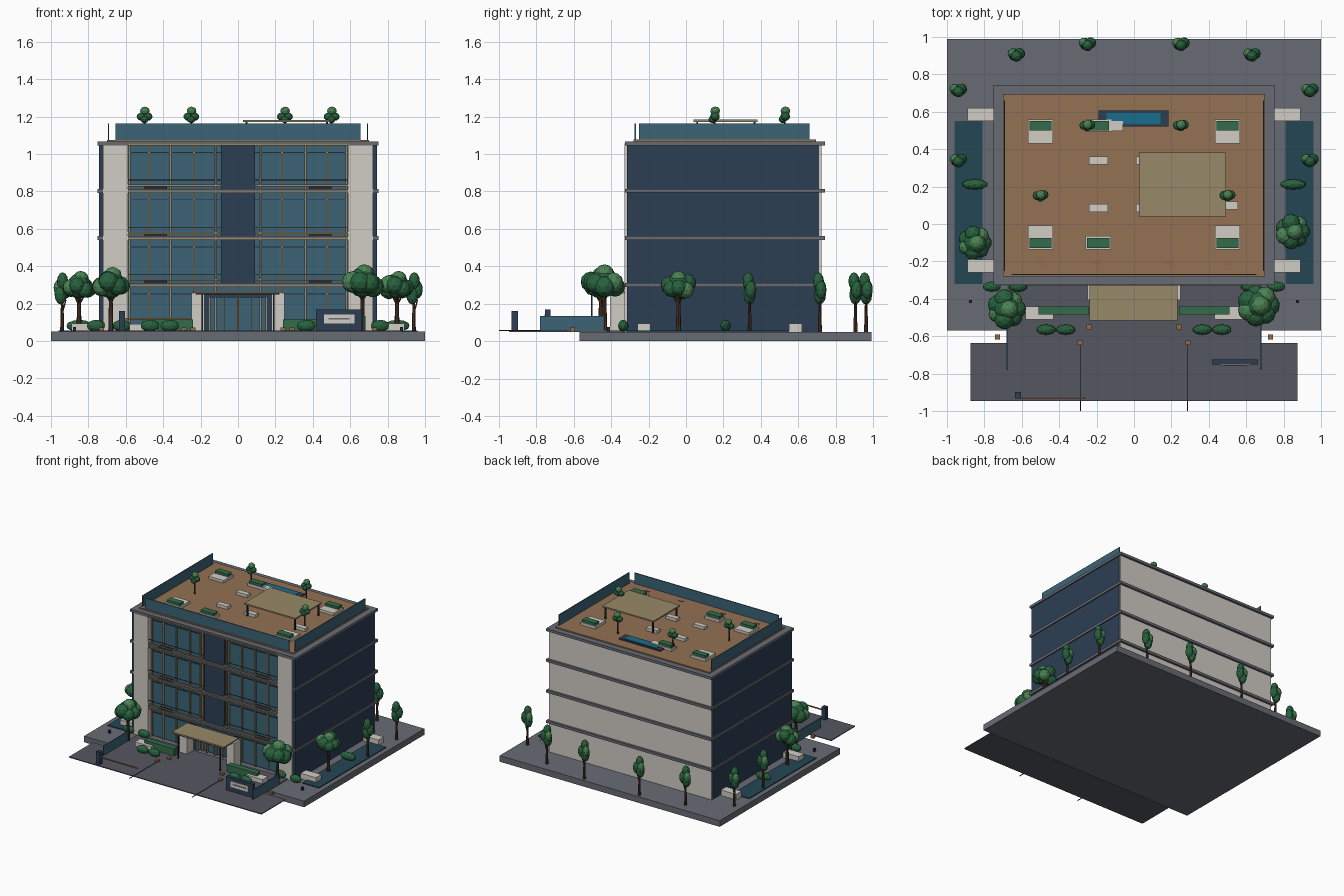
import bpy, math, random
from mathutils import Vector
random.seed(4)

def mat(name, r, g, b):
    m = bpy.data.materials.new(name)
    m.diffuse_color = tuple((c / 255) ** 2.2 for c in (r, g, b)) + (1,)
    return m

PAVE = mat("paving", 104, 107, 116)
ROAD = mat("asphalt", 86, 88, 97)
CREAM = mat("cream", 208, 203, 195)
NAVY = mat("navy", 48, 65, 84)
GLASS = mat("glass", 62, 100, 118)
TEAL = mat("teal", 40, 72, 84)
GOLD = mat("gold", 150, 135, 104)
DECK = mat("deck", 146, 112, 84)
POOL = mat("water", 32, 108, 138)
HEDGE = mat("hedge", 54, 108, 76)
LEAF = mat("leaf", 44, 98, 64)
LEAF2 = mat("light_leaf", 76, 130, 84)
BARK = mat("bark", 78, 58, 46)
DARK = mat("dark_metal", 42, 46, 54)
BROWN = mat("bronze", 150, 105, 65)

def box(name, x0, x1, y0, y1, z0, z1, m):
    v = [(x, y, z) for z in (z0, z1) for x, y in ((x0, y0), (x1, y0), (x1, y1), (x0, y1))]
    f = [(3, 2, 1, 0), (4, 5, 6, 7), (0, 1, 5, 4), (1, 2, 6, 5), (2, 3, 7, 6), (3, 0, 4, 7)]
    me = bpy.data.meshes.new(name)
    me.from_pydata(v, [], f)
    me.materials.append(m)
    o = bpy.data.objects.new(name, me)
    bpy.context.collection.objects.link(o)
    return o

def pair(name, x0, x1, *rest):
    box(name + "_right", x0, x1, *rest)
    box(name + "_left", -x1, -x0, *rest)

def blob(name, loc, s, m, sub=2):
    bpy.ops.mesh.primitive_ico_sphere_add(subdivisions=sub, radius=1, location=loc,
                                          rotation=(0, 0, random.uniform(0, 6)) if s[0] == s[1] else (0, 0, 0))
    o = bpy.context.object
    o.name, o.scale = name, s
    o.data.materials.append(m)

def limb(name, a, b, r0, r1, m=BARK):
    a, b = Vector(a), Vector(b)
    bpy.ops.mesh.primitive_cone_add(vertices=8, radius1=r0, radius2=r1, depth=(b - a).length, location=(a + b) / 2)
    o = bpy.context.object
    o.name = name
    o.rotation_euler = (b - a).to_track_quat('Z', 'Y').to_euler()
    o.data.materials.append(m)

def round_tree(x, y, zc, r):
    limb("tree_trunk", (x, y, 0.05), (x, y, zc), 0.014, 0.008)
    for i in range(3):
        a = i * 2.1 + 0.4
        limb("tree_branch", (x, y, zc - 0.1), (x + 0.05 * math.cos(a), y + 0.05 * math.sin(a), zc - 0.02), 0.006, 0.004)
    blob("tree_crown", (x, y, zc), (r * .7, r * .7, r * .75), LEAF)
    for i in range(7):
        a = i * math.tau / 7
        d, s = r * 0.52, r * random.uniform(0.46, 0.54)
        blob("tree_crown_puff", (x + d * math.cos(a), y + d * math.sin(a), zc + r * random.uniform(-.25, .2)),
             (s, s, s), LEAF2 if i % 3 == 1 else LEAF)
    blob("tree_crown_top", (x + r * .1, y, zc + r * .45), (r * .46, r * .46, r * .42), LEAF2)

def slim_tree(x, y, z0=0.05, k=1.0):
    limb("slim_trunk", (x, y, z0), (x, y, z0 + 0.19 * k), 0.011 * k, 0.006 * k)
    limb("slim_branch", (x, y, z0 + 0.1 * k), (x + 0.02 * k, y, z0 + 0.17 * k), 0.005 * k, 0.003 * k)
    for dx, dy, dz, r, h, m in ((-.008, 0, .2, .033, .055, LEAF), (.018, .006, .225, .03, .05, LEAF),
                                (-.02, .008, .235, .026, .042, LEAF2), (.002, -.008, .27, .03, .048, LEAF)):
        blob("slim_crown", (x + dx * k, y + dy * k, z0 + dz * k), (r * k, r * k, h * k), m)

def roof_tree(x, y):
    limb("roof_trunk", (x, y, 1.07), (x, y, 1.2), 0.007, 0.004)
    for dx, dy, dz, r in ((-.018, 0, 1.2, .024), (.018, .004, 1.2, .025), (0, -.01, 1.185, .022), (.002, .004, 1.23, .026)):
        blob("roof_tree_crown", (x + dx, y + dy, dz), (r, r, r * .9), LEAF2 if dz > 1.22 else LEAF)

# ground and drive
box("base_slab", -1, 1, -0.57, 0.99, 0, 0.05, PAVE)
box("front_drive", -0.875, 0.875, -0.945, -0.635, 0.05, 0.057, ROAD)
box("forecourt", -0.68, 0.68, -0.635, -0.32, 0.05, 0.057, ROAD)
pair("lane_line", 0.284, 0.288, -1.0, -0.63, 0.055, 0.06, DARK)
pair("boundary_glass", 0.675, 0.682, -0.78, -0.44, 0.057, 0.135, GLASS)
pair("side_lawn", 0.81, 0.96, -0.32, 0.55, 0.05, 0.057, TEAL)
pair("side_bench_back", 0.75, 0.89, 0.55, 0.62, 0.05, 0.095, CREAM)
pair("side_bench_front", 0.75, 0.89, -0.26, -0.19, 0.05, 0.095, CREAM)
pair("front_planter", 0.43, 0.58, -0.51, -0.44, 0.05, 0.092, CREAM)
pair("front_hedge", 0.24, 0.51, -0.485, -0.44, 0.057, 0.115, HEDGE)
for x, y in ((0.24, -0.55), (0.288, -0.635), (0.73, -0.605)):
    pair("ground_light", x - .013, x + .013, y - .013, y + .013, 0.05, 0.072, BROWN)
pair("side_light", 0.867, 0.883, -0.423, -0.407, 0.05, 0.075, DARK)

# building shell
box("core", -0.72, 0.72, -0.265, 0.705, 0.05, 1.05, NAVY)
pair("side_wall", 0.72, 0.742, -0.315, 0.71, 0.05, 1.05, NAVY)
box("back_wall", -0.74, 0.74, 0.705, 0.724, 0.05, 1.05, CREAM)
pair("front_pier", 0.588, 0.722, -0.328, -0.25, 0.05, 1.045, CREAM)
levels = (0.29, 0.54, 0.793, 1.045)
for i, z in enumerate(levels):
    box(f"floor_band_{i}", -0.752, 0.752, -0.325, 0.742, z, z + 0.021, PAVE)

# front facade, one storey at a time
bottoms = (0.057, 0.311, 0.561, 0.814)
for i, (a, b) in enumerate(zip(bottoms, levels)):
    box(f"front_glass_{i}", -0.59, 0.59, -0.28, -0.265, a, b, GLASS)
    for x in (0.12, 0.235, 0.36, 0.475, 0.58):
        pair("mullion", x - .005, x + .005, -0.292, -0.278, a, b, GOLD)
    box("transom", -0.59, 0.59, -0.286, -0.279, b - 0.04, b - 0.035, DARK)
    if i:
        box("centre_panel", -0.092, 0.092, -0.305, -0.28, a, b, NAVY)
        pair("ledge_rail", 0.092, 0.59, -0.325, -0.317, a + 0.012, a + 0.022, GOLD)
        pair("ledge_planter", 0.38, 0.5, -0.315, -0.295, a, a + 0.014, DARK)
        pair("rail_wire", 0.092, 0.59, -0.322, -0.319, a + 0.045, a + 0.049, DARK)
        pair("tall_fin", 0.114, 0.122, -0.326, -0.312, a, b, GOLD)
    box("facade_trim", -0.588, 0.588, -0.329, -0.325, b + 0.002, b + 0.01, GOLD)

# entrance
pair("portal_pillar", 0.18, 0.248, -0.405, -0.32, 0.05, 0.258, CREAM)
box("canopy", -0.238, 0.232, -0.515, -0.32, 0.256, 0.268, GOLD)
box("canopy_underside", -0.228, 0.222, -0.505, -0.325, 0.248, 0.256, DARK)
box("door_head", -0.18, 0.18, -0.305, -0.28, 0.232, 0.258, NAVY)
pair("door_jamb", 0.155, 0.18, -0.305, -0.28, 0.057, 0.24, NAVY)
for x in (-0.15, -0.075, -0.006, 0.006, 0.075, 0.15):
    box("door_frame", x - .004, x + .004, -0.303, -0.28, 0.057, 0.232, GOLD)
pair("canopy_post", 0.188, 0.196, -0.508, -0.5, 0.057, 0.25, DARK)

# sign board and gate barrier
box("sign_board", 0.418, 0.662, -0.752, -0.725, 0.057, 0.168, NAVY)
box("sign_panel", 0.46, 0.622, -0.757, -0.752, 0.095, 0.143, CREAM)
box("sign_strip", 0.485, 0.597, -0.76, -0.757, 0.116, 0.124, PAVE)
box("gate_post", -0.637, -0.604, -0.932, -0.898, 0.057, 0.16, NAVY)
box("gate_arm", -0.62, -0.26, -0.932, -0.924, 0.116, 0.124, BROWN)

# roof terrace
box("roof_deck", -0.7, 0.7, -0.28, 0.695, 1.06, 1.076, DECK)
box("roof_glass_front", -0.655, 0.655, -0.274, -0.266, 1.07, 1.164, GLASS)
pair("roof_glass_side", 0.689, 0.696, -0.25, 0.66, 1.07, 1.164, GLASS)
box("pool_rim", -0.19, 0.185, 0.522, 0.606, 1.07, 1.086, NAVY)
box("pool_water", -0.148, 0.142, 0.535, 0.594, 1.08, 1.089, POOL)
box("pergola_roof", 0.027, 0.493, 0.04, 0.382, 1.172, 1.183, GOLD)
for x in (0.045, 0.475):
    for y in (0.06, 0.365):
        box("pergola_post", x - .005, x + .005, y - .005, y + .005, 1.07, 1.173, DARK)
pair("roof_planter_back", 0.432, 0.568, 0.43, 0.558, 1.07, 1.097, CREAM)
pair("roof_hedge_back", 0.442, 0.558, 0.5, 0.55, 1.08, 1.118, HEDGE)
pair("roof_planter_front", 0.432, 0.568, -0.135, -0.008, 1.07, 1.097, CREAM)
pair("roof_hedge_front", 0.442, 0.558, -0.127, -0.075, 1.08, 1.118, HEDGE)
box("mid_planter_front", -0.26, -0.122, -0.135, -0.063, 1.07, 1.097, CREAM)
box("mid_hedge_front", -0.25, -0.132, -0.127, -0.075, 1.08, 1.118, HEDGE)
box("mid_planter_back", -0.26, -0.12, 0.495, 0.558, 1.07, 1.097, CREAM)
box("mid_hedge_back", -0.25, -0.135, 0.5, 0.55, 1.08, 1.118, HEDGE)
box("pool_bench", -0.13, -0.06, 0.498, 0.552, 1.07, 1.095, CREAM)
for x, y in ((-0.19, 0.34), (-0.19, 0.085), (0.06, 0.34), (0.06, 0.085), (0.505, 0.098)):
    box("roof_bench", x - .05, x + .05, y - .021, y + .021, 1.07, 1.1, CREAM)
for x in (0.19, 0.5):
    pair("roof_light", x - .02, x + .02, -0.217, -0.205, 1.07, 1.08, BROWN)

# planting
round_tree(-0.68, -0.455, 0.305, 0.105)
round_tree(0.665, -0.435, 0.315, 0.11)
round_tree(-0.85, -0.1, 0.295, 0.092)
round_tree(0.85, -0.04, 0.295, 0.092)
for s in (-1, 1):
    for x, y in ((0.94, 0.34), (0.94, 0.715), (0.63, 0.905), (0.25, 0.962)):
        slim_tree(s * x, y)
    for x, y in ((0.5, 0.152), (0.25, 0.527)):
        roof_tree(s * x, y)
    for x, y, rx in ((0.85, 0.212, .07), (0.76, -0.335, .05), (0.62, -0.335, .05), (0.47, -0.565, .052), (0.365, -0.565, .052)):
        blob("shrub", (s * x, y, 0.082), (rx, 0.028, 0.032), LEAF)
